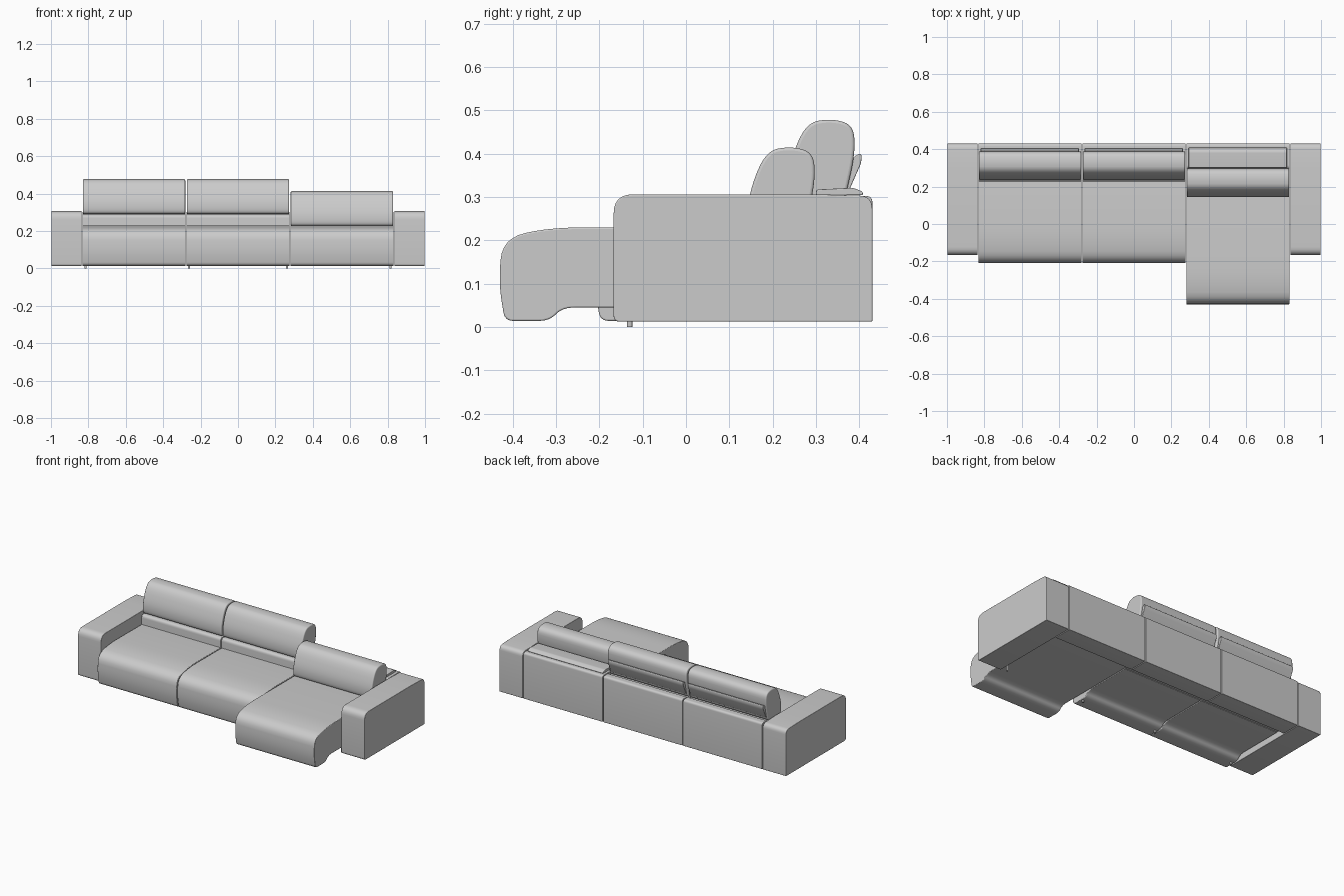
import bpy, bmesh, math
from mathutils import Vector

if "Cube" in bpy.data.objects:
    bpy.data.objects.remove(bpy.data.objects["Cube"])

grey = bpy.data.materials.new("grey upholstery")
grey.diffuse_color = (0.6, 0.6, 0.6, 1)
grey.use_nodes = True
grey.node_tree.nodes["Principled BSDF"].inputs["Base Color"].default_value = grey.diffuse_color


def rounded(points, steps=6):
    """Round each (y, z, radius) corner of a closed outline."""
    out = []
    n = len(points)
    for i, (y, z, r) in enumerate(points):
        p = Vector((y, z))
        a = Vector(points[i - 1][:2]) - p
        b = Vector(points[(i + 1) % n][:2]) - p
        if r <= 0:
            out.append(p)
            continue
        ra, rb = min(r, a.length * 0.48), min(r, b.length * 0.48)
        p0, p1 = p + a.normalized() * ra, p + b.normalized() * rb
        for k in range(steps + 1):
            t = k / steps
            out.append(p0 * (1 - t) ** 2 + p * 2 * t * (1 - t) + p1 * t * t)
    return out


def prism(name, points, x0, x1, bevel=0.012, shift=(0, 0)):
    """Extrude a side outline along x and soften its end edges."""
    bm = bmesh.new()
    ring = [bm.verts.new((x0, p.x + shift[0], p.y + shift[1])) for p in rounded(points)]
    face = bm.faces.new(ring)
    ext = bmesh.ops.extrude_face_region(bm, geom=[face])
    verts = [v for v in ext["geom"] if isinstance(v, bmesh.types.BMVert)]
    bmesh.ops.translate(bm, verts=verts, vec=(x1 - x0, 0, 0))
    bmesh.ops.recalc_face_normals(bm, faces=bm.faces)
    mesh = bpy.data.meshes.new(name)
    bm.to_mesh(mesh)
    bm.free()
    ob = bpy.data.objects.new(name, mesh)
    bpy.context.collection.objects.link(ob)
    mesh.materials.append(grey)
    mod = ob.modifiers.new("soft edges", "BEVEL")
    mod.width = bevel
    mod.segments = 4
    mod.limit_method = "ANGLE"
    mod.angle_limit = math.radians(50)
    bpy.ops.object.select_all(action="DESELECT")
    ob.select_set(True)
    bpy.context.view_layer.objects.active = ob
    bpy.ops.object.shade_smooth_by_angle(angle=math.radians(40))
    return ob


# Armrests
arm = [(-0.167, 0.012, 0.015), (-0.167, 0.306, 0.045), (0.3, 0.306, 0),
       (0.43, 0.302, 0.03), (0.43, 0.012, 0.004)]
prism("left_armrest", arm, -0.998, -0.836, 0.022)
prism("right_armrest", arm, 0.836, 0.998, 0.022)


# Seat outline with a front lip and a recessed underside
def seat_outline(front, back):
    return [(front + 0.012, 0.014, 0.02), (front - 0.002, 0.10, 0.05),
            (front + 0.006, 0.205, 0.055), (front + 0.12, 0.230, 0.08),
            (back, 0.228, 0.01), (back, 0.045, 0.005),
            (front + 0.145, 0.045, 0.03), (front + 0.115, 0.014, 0.025)]


# Back cushion outline, domed at the front and top
cushion = [(0.235, 0.300, 0.03), (0.236, 0.370, 0.05), (0.275, 0.470, 0.075),
           (0.335, 0.481, 0.04), (0.387, 0.466, 0.035), (0.390, 0.400, 0.04),
           (0.366, 0.290, 0.02), (0.255, 0.290, 0.02)]

raised_rest = [(0.352, 0.312, 0.006), (0.385, 0.392, 0.012), (0.405, 0.402, 0.010),
               (0.405, 0.380, 0.012), (0.375, 0.312, 0.006)]
folded_rest = [(0.300, 0.304, 0.003), (0.300, 0.317, 0.006), (0.385, 0.321, 0.006),
               (0.408, 0.312, 0.006), (0.408, 0.304, 0.003)]

edges = [-0.834, -0.278, 0.278, 0.834]
for i, label in enumerate(("left", "middle", "chaise")):
    x0, x1 = edges[i] + 0.002, edges[i + 1] - 0.002
    chaise = label == "chaise"
    prism(label + "_seat", seat_outline(-0.43 if chaise else -0.21, 0.30 if chaise else 0.25),
          x0, x1, 0.018)
    # Rear frame, lower where the cushion stands on it
    front = 0.295 if chaise else 0.228
    ledge = 0.302 if chaise else 0.288
    frame = [(front, 0.05, 0), (front, ledge, 0.02), (0.37, ledge, 0.005),
             (0.385, 0.302, 0.005), (0.43, 0.302, 0.015), (0.43, 0.012, 0.004),
             (0.31, 0.012, 0.004), (0.30, 0.045, 0.01)]
    prism(label + "_back_frame", frame, x0, x1, 0.005)
    prism(label + "_back_cushion", cushion, x0 + 0.002, x1 - 0.002, 0.02,
          (-0.092, -0.064) if chaise else (0, 0))
    prism(label + "_headrest_panel", folded_rest if chaise else raised_rest,
          x0 + 0.012, x1 - 0.015, 0.005)

# Small feet under the seats
for i, x in enumerate((-0.815, -0.262, 0.262, 0.815)):
    foot_y = -0.13
    bpy.ops.mesh.primitive_cylinder_add(vertices=12, radius=0.006, depth=0.046,
                                        location=(x, foot_y, 0.023))
    foot = bpy.context.object
    foot.name = "foot_%d" % (i + 1)
    foot.data.materials.append(grey)
